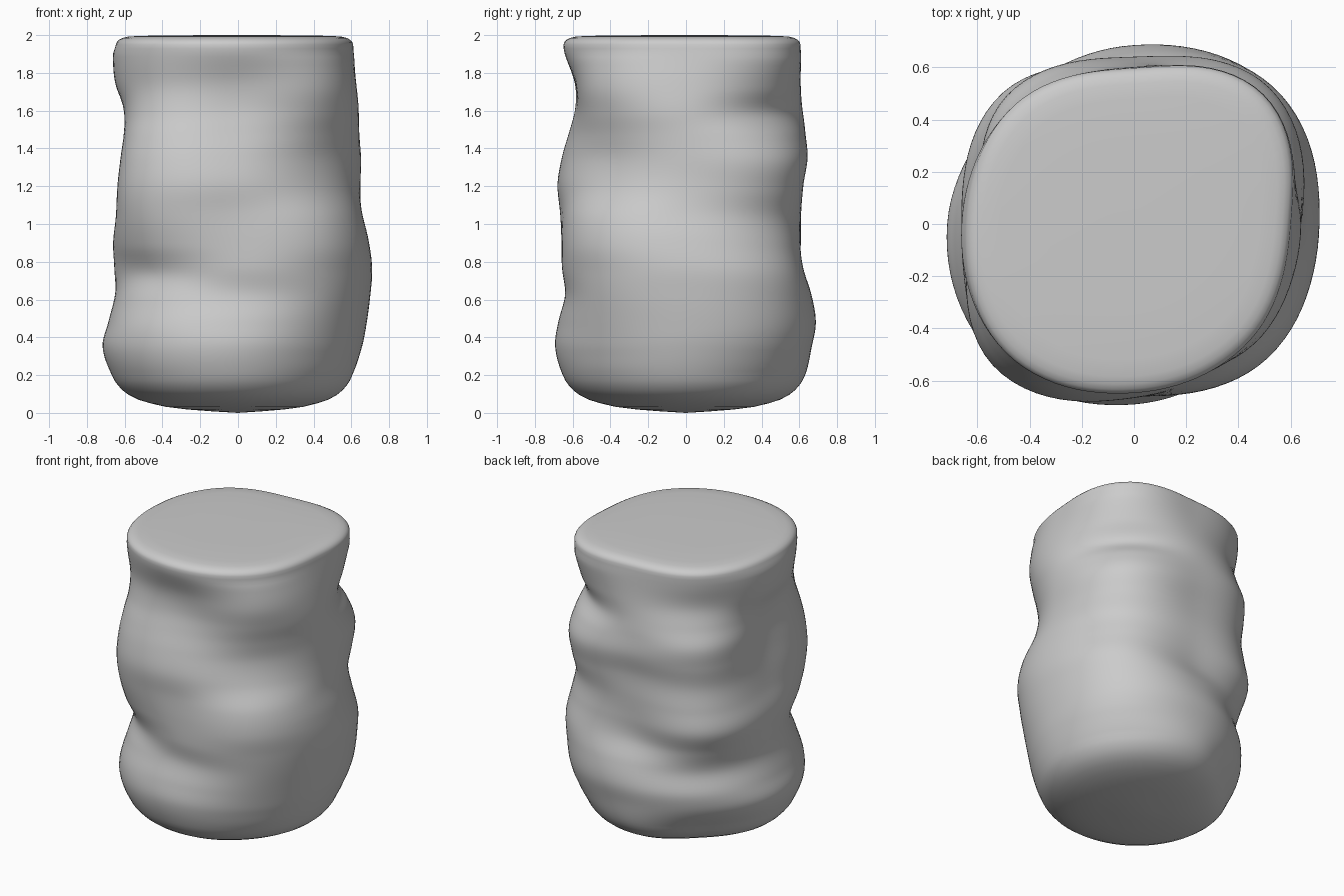
import bpy, bmesh, math

if "Cube" in bpy.data.objects:
    bpy.data.objects.remove(bpy.data.objects["Cube"])

# Radii in eight directions (0, 45, ... 315 degrees from +x) by height
ROWS = [
    (0.20, .605, .63, .63, .575, .665, .69, .65, .60),
    (0.35, .655, .69, .665, .645, .715, .735, .69, .64),
    (0.48, .68, .73, .685, .665, .685, .735, .675, .665),
    (0.63, .70, .745, .655, .63, .65, .69, .64, .69),
    (0.77, .71, .745, .605, .66, .655, .65, .655, .71),
    (0.92, .69, .71, .605, .71, .66, .71, .66, .725),
    (1.07, .655, .685, .61, .69, .63, .75, .66, .70),
    (1.22, .64, .715, .615, .67, .61, .765, .665, .63),
    (1.37, .64, .735, .64, .685, .595, .75, .635, .595),
    (1.50, .64, .69, .63, .69, .59, .72, .60, .605),
    (1.62, .638, .62, .615, .65, .605, .685, .578, .63),
    (1.75, .625, .66, .605, .62, .65, .67, .588, .65),
    (1.90, .605, .70, .60, .64, .66, .69, .64, .64),
    (1.95, .60, .70, .597, .645, .645, .695, .647, .63),
]
# (height, scale of nearest row) for the bowl underside and the rounded rim
BOWL = [(.008, .2), (.018, .4), (.032, .57), (.05, .69), (.07, .79), (.095, .865),
        (.12, .915), (.145, .95), (.17, .978)]
RIM = [(1.963, .992), (1.975, .975), (1.985, .945), (1.992, .90), (1.996, .8), (1.999, .5)]
SEG, LAYERS = 96, 80
CORNER_DROP = .035          # the corner folds sit slightly lower than the side folds

# Extra rows below and above keep the slope smooth at both ends
KEYS = [(.12,) + tuple(r * .915 for r in ROWS[0][1:])] + ROWS + \
       [(2.05,) + tuple(ROWS[-1][1:])]


def slope(k, c):
    a, b = KEYS[max(k - 1, 0)], KEYS[min(k + 1, len(KEYS) - 1)]
    return (b[c] - a[c]) / (b[0] - a[0])


def radius(c, z):
    """Smooth radius of direction c at height z."""
    k = max(i for i in range(len(KEYS) - 1) if KEYS[i][0] <= z)
    p, q = KEYS[k], KEYS[k + 1]
    h = q[0] - p[0]
    t = (z - p[0]) / h
    return (p[c] * (1 - t)**2 * (1 + 2*t) + q[c] * t*t * (3 - 2*t)
            + h * t * (1 - t) * (slope(k, c) * (1 - t) - slope(k + 1, c) * t))


def ring(z, scale=1.0):
    radii = [radius(c + 1, z + CORNER_DROP * (c % 2) * min(1, (z - .2) / .15)) for c in range(8)]
    out = []
    for i in range(SEG):
        u = i * 8 / SEG
        k, t = int(u), u - int(u)
        a, b, c, d = (radii[(k + j) % 8] for j in (-1, 0, 1, 2))
        out.append(scale * (b + .5*t*(c - a + t*(2*a - 5*b + 4*c - d + t*(3*(b - c) + d - a)))))
    return out


# Stack of smooth cross-sections
sections = [(z, ring(.2, s)) for z, s in BOWL]
for i in range(LAYERS + 1):
    z = .2 + 1.75 * i / LAYERS
    sections.append((z, ring(z)))
sections += [(z, ring(1.95, s)) for z, s in RIM]

# Skin the sections and close both ends
bm = bmesh.new()
loops = []
for z, radii in sections:
    loops.append([bm.verts.new((r * math.cos(2*math.pi*i/SEG), r * math.sin(2*math.pi*i/SEG), z))
                  for i, r in enumerate(radii)])
for lo, hi in zip(loops, loops[1:]):
    for i in range(SEG):
        j = (i + 1) % SEG
        bm.faces.new((lo[i], lo[j], hi[j], hi[i]))
base, top = bm.verts.new((0, 0, 0)), bm.verts.new((0, 0, 2))
for i in range(SEG):
    j = (i + 1) % SEG
    bm.faces.new((base, loops[0][j], loops[0][i]))
    bm.faces.new((top, loops[-1][i], loops[-1][j]))
for f in bm.faces:
    f.smooth = True
mesh = bpy.data.meshes.new("lumpy_stump")
bm.to_mesh(mesh)
bm.free()
bpy.context.collection.objects.link(bpy.data.objects.new("lumpy_stump", mesh))
